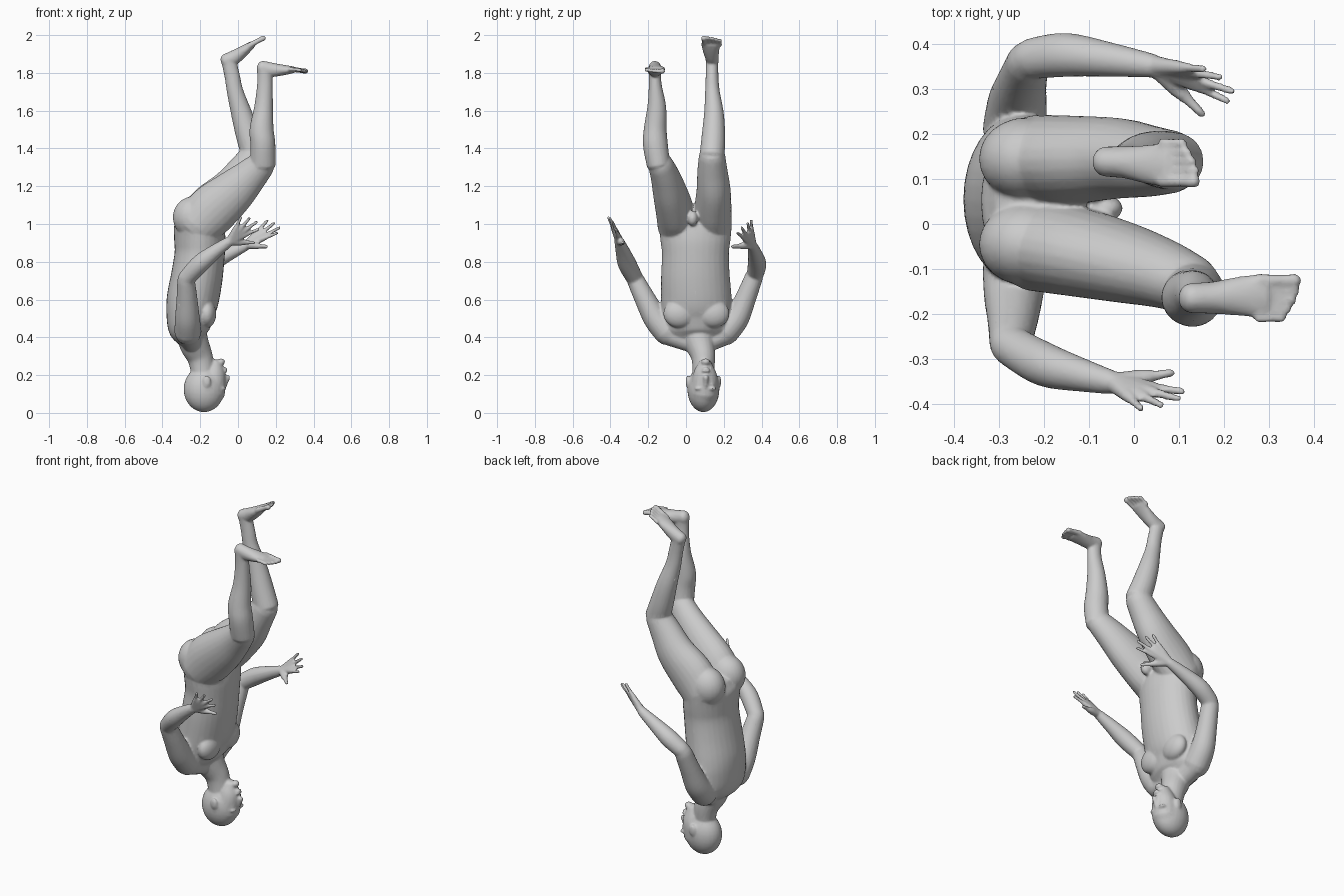
import bpy, bmesh, math
from mathutils import Vector, Matrix

bm = bmesh.new()


def catmull(p, steps=5):
    """Smooth interpolation of (x, y, z, ra, rb) stations."""
    out = []
    for i in range(len(p) - 1):
        a, b, c, d = p[max(i - 1, 0)], p[i], p[i + 1], p[min(i + 2, len(p) - 1)]
        for s in range(steps):
            t = s / steps
            out.append([0.5 * (2 * q + (r - o) * t + (2 * o - 5 * q + 4 * r - w) * t * t
                               + (3 * q - o - 3 * r + w) * t ** 3)
                        for o, q, r, w in zip(a, b, c, d)])
    return out + [list(p[-1])]


def limb(stations, side=(0, 1, 0), dome=1.0, n=20):
    """Closed tube with elliptical sections: ra along side, rb across it."""
    pts = catmull([s if len(s) == 5 else (*s, s[3]) for s in stations])
    pos = [Vector(p[:3]) for p in pts]
    side = Vector(side)
    if abs((pos[-1] - pos[0]).normalized().dot(side.normalized())) > 0.85:
        side = Vector((1, 0, 0))
    rings = []

    def ring(c, t, ra, rb):
        u = (side - t * side.dot(t)).normalized()
        v = t.cross(u)
        rings.append([bm.verts.new(c + u * ra * math.cos(2 * math.pi * k / n)
                                   + v * rb * math.sin(2 * math.pi * k / n)) for k in range(n)])

    def cap(i, sign, angles):
        t = (pos[1] - pos[0] if i == 0 else pos[-1] - pos[-2]).normalized()
        ra, rb = pts[i][3:]
        for a in angles:
            a = math.radians(a)
            ring(pos[i] + t * sign * dome * min(ra, rb) * math.sin(a), t,
                 ra * math.cos(a), rb * math.cos(a))

    cap(0, -1, (80, 55, 28))
    for i, p in enumerate(pts):
        t = (pos[min(i + 1, len(pos) - 1)] - pos[max(i - 1, 0)]).normalized()
        ring(pos[i], t, p[3], p[4])
    cap(-1, 1, (28, 55, 80))
    faces = [bm.faces.new((a[k], a[(k + 1) % n], b[(k + 1) % n], b[k]))
             for a, b in zip(rings, rings[1:]) for k in range(n)]
    faces += [bm.faces.new(rings[0][::-1]), bm.faces.new(rings[-1])]
    bmesh.ops.recalc_face_normals(bm, faces=faces)


def ball(c, r):
    bmesh.ops.create_uvsphere(bm, u_segments=24, v_segments=16, radius=1,
                              matrix=Matrix.Translation(c) @ Matrix.Diagonal((*r, 1)))


def foot(heel, forward, inner):
    """Foot with the sole facing up; inner is the big toe side (+1 / -1 in y)."""
    o, f = Vector(heel), Vector(forward).normalized()
    s = Vector((0, 1, 0))
    s = (s - f * s.dot(f)).normalized()
    up = f.cross(s)

    def at(a, b, d):
        return tuple(o + f * a + s * b * inner - up * d)
    limb([(*at(.04, 0, .042), .034, .038), (*at(.09, 0, .043), .036, .038),
          (*at(.15, .003, .033), .044, .029), (*at(.205, .003, .021), .051, .018)], side=s, dome=.8)
    for i, (tip, r) in enumerate([(.27, .016), (.272, .011), (.265, .011), (.253, .011), (.24, .011)]):
        b = .037 - .02 * i - (.004 if i else 0)
        limb([(*at(.19, b, .02), r), (*at(tip - .025, b, .017), r * .85), (*at(tip, b, .016), r)], n=10)


def hand(wrist, thumb, tips):
    """Palm and fingers as tapered tubes fanning out from the wrist."""
    w = Vector(wrist)
    for tip in tips:
        d = Vector(tip) - w
        limb([(*w, .023), (*(w + d * .3), .018), (*(w + d * .52), .0145),
              (*(w + d * .68), .0105), (*(w + d * .95), .009)], n=12)
    d = Vector(thumb) - w
    limb([(*w, .022), (*(w + d * .45), .019), (*(w + d * .7), .012), (*(w + d * .94), .01)], n=12)


# torso, shoulders to pelvis
limb([(-.25, .06, .37, .13, .055), (-.26, .058, .43, .175, .105), (-.255, .055, .52, .188, .125),
      (-.24, .055, .60, .187, .138), (-.218, .05, .72, .182, .137), (-.203, .05, .84, .177, .133),
      (-.202, .05, .92, .186, .136), (-.21, .05, 1.0, .19, .13), (-.215, .05, 1.04, .165, .105)],
     dome=.35, n=32)

# neck and shoulder slopes
limb([(-.185, .09, .2, .056, .06), (-.2, .092, .29, .063, .068),
      (-.23, .075, .36, .078, .078), (-.25, .06, .43, .09, .08)])
for y in (-.1, .21):
    limb([(-.24, .075, .355, .05), (-.262, y, .42, .06)])

# chest and buttocks
for y in (-.035, .145):
    ball((-.165, y, .525), (.05, .085, .075))
for y in (-.045, .145):
    ball((-.24, y, 1.035), (.105, .092, .11))
ball((-.06, .035, 1.03), (.035, .028, .04))

# head
ball((-.18, .092, .125), (.108, .085, .121))
limb([(-.14, .096, .1, .072, .07), (-.132, .1, .17, .07, .068), (-.128, .1, .22, .058, .06),
      (-.122, .102, .262, .036, .038)], dome=.6)
limb([(-.072, .104, .135, .01), (-.062, .105, .165, .012), (-.056, .105, .187, .015)], n=12)
ball((-.068, .105, .222), (.012, .024, .007))
ball((-.068, .105, .235), (.011, .02, .007))
ball((-.09, .104, .27), (.022, .024, .018))
for s in (-1, 1):
    ball((-.082, .104 + .033 * s, .128), (.018, .026, .009))
    ball((-.088, .104 + .031 * s, .15), (.018, .016, .011))
    ball((-.165, .092 + .082 * s, .165), (.022, .012, .034))

# near leg
limb([(-.215, -.05, .99, .1, .12), (-.14, -.06, 1.07, .1, .135), (-.03, -.085, 1.165, .09, .118),
      (.06, -.11, 1.25, .077, .093), (.125, -.135, 1.315, .066, .074)], dome=.8, n=24)
limb([(.132, -.145, 1.31, .062, .068), (.132, -.162, 1.42, .066, .066), (.125, -.163, 1.5, .061, .064),
      (.136, -.155, 1.62, .05, .05), (.142, -.163, 1.74, .034, .041), (.14, -.166, 1.82, .033, .04)],
     dome=.4)
foot((.095, -.165, 1.876), (.98, .01, -.19), 1)

# far leg
limb([(-.215, .145, .99, .098, .12), (-.14, .143, 1.08, .098, .13), (-.04, .146, 1.18, .09, .112),
      (.03, .14, 1.28, .08, .09), (.083, .138, 1.36, .07, .074)], dome=.8, n=24)
limb([(.09, .138, 1.36, .066, .07), (.056, .145, 1.46, .063, .065), (.02, .148, 1.58, .053, .056),
      (-.015, .14, 1.7, .039, .044), (-.03, .138, 1.78, .034, .041), (-.048, .138, 1.86, .033, .04)],
     dome=.4)
foot((-.118, .14, 1.884), (.9, -.03, .42), -1)

# near arm
limb([(-.265, -.1, .43, .072), (-.268, -.16, .5, .066), (-.27, -.215, .6, .056), (-.275, -.265, .7, .047)])
limb([(-.275, -.27, .71, .045), (-.2, -.312, .79, .049), (-.12, -.335, .855, .038), (-.05, -.352, .905, .027)])
hand((-.045, -.352, .908), (.09, -.33, .9),
     [(.115, -.373, .975), (.105, -.39, 1.015), (.065, -.405, 1.035), (.018, -.413, 1.04)])

# far arm
limb([(-.265, .21, .43, .072), (-.26, .268, .5, .066), (-.25, .313, .6, .056), (-.235, .36, .72, .048)])
limb([(-.225, .368, .74, .046), (-.15, .376, .79, .049), (-.05, .365, .842, .038), (.04, .352, .885, .027)])
hand((.045, .352, .888), (.158, .238, .88),
     [(.215, .27, .955), (.228, .292, .985), (.198, .325, 1.01), (.16, .345, 1.025)])

mesh = bpy.data.meshes.new("human_body")
bm.to_mesh(mesh)
bm.free()
body = bpy.data.objects.new("human_body", mesh)
bpy.context.collection.objects.link(body)

# fuse the overlapping parts into one skin
fuse = body.modifiers.new("fuse", 'REMESH')
fuse.mode, fuse.voxel_size, fuse.use_smooth_shade = 'VOXEL', .0065, True
relax = body.modifiers.new("relax", 'SMOOTH')
relax.factor, relax.iterations = .5, 5
thin = body.modifiers.new("thin", 'DECIMATE')
thin.ratio = .3
